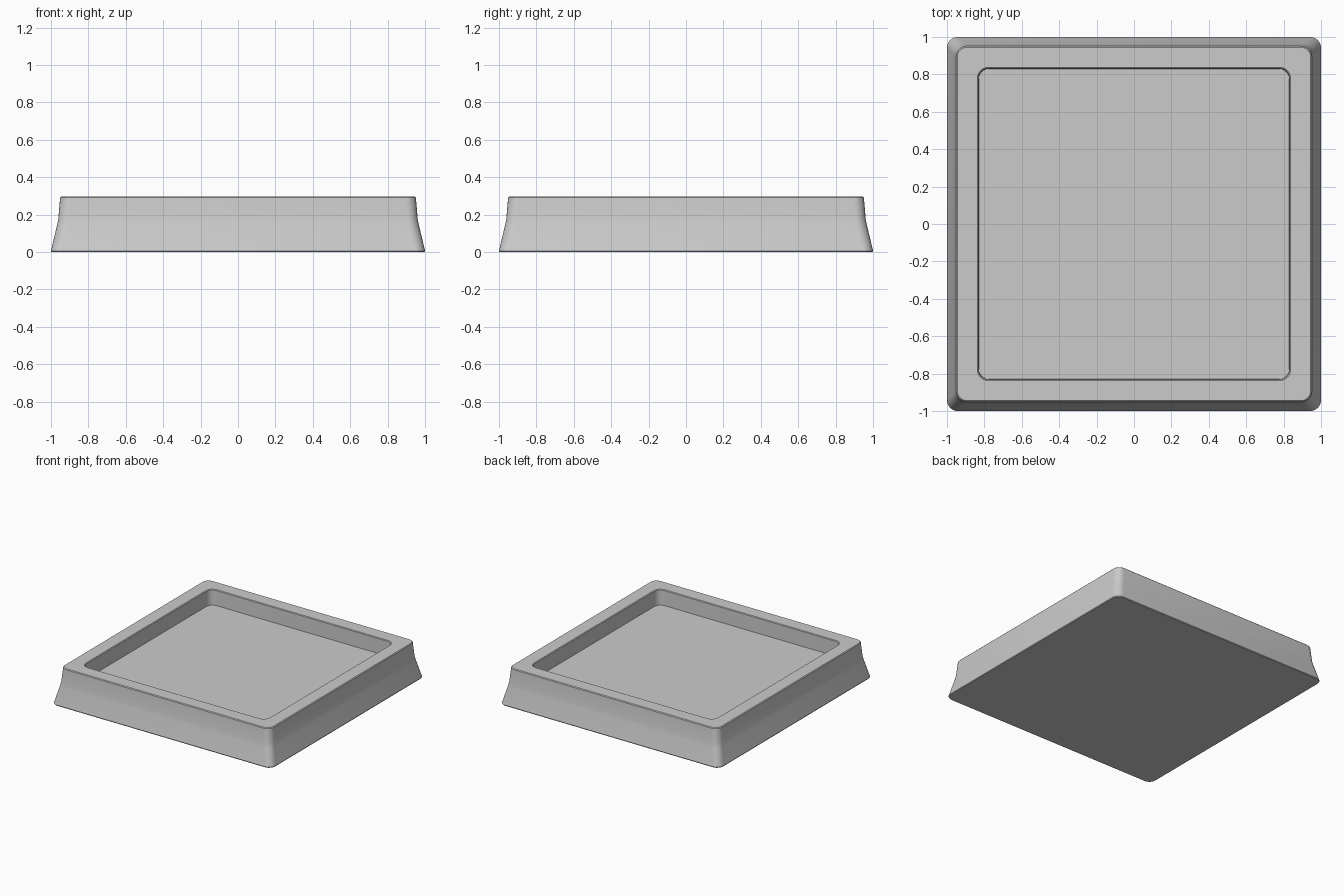
import bpy, bmesh, math

if "Cube" in bpy.data.objects:
    bpy.data.objects.remove(bpy.data.objects["Cube"])

SEG = 6  # steps per rounded corner


def ring(bm, half, radius, z):
    """Rounded square loop of vertices."""
    verts = []
    c = half - radius
    for k, (sx, sy) in enumerate([(1, 1), (-1, 1), (-1, -1), (1, -1)]):
        for i in range(SEG + 1):
            a = math.pi / 2 * (k + i / SEG)
            verts.append(bm.verts.new((sx * c + radius * math.cos(a),
                                       sy * c + radius * math.sin(a), z)))
    return verts


# Section from the base, up the flared side, over the rim, down to the floor:
# half width, corner radius, height
profile = [
    (0.997, 0.055, 0.0), (1.0, 0.058, 0.006),
    (0.967, 0.058, 0.145), (0.961, 0.058, 0.175),
    (0.951, 0.058, 0.291), (0.945, 0.054, 0.297),
    (0.838, 0.060, 0.297), (0.832, 0.055, 0.292),
    (0.830, 0.055, 0.170),
]

bm = bmesh.new()
rings = [ring(bm, *p) for p in profile]
n = len(rings[0])
for low, high in zip(rings, rings[1:]):
    for i in range(n):
        j = (i + 1) % n
        bm.faces.new((low[i], low[j], high[j], high[i]))

# Underside and recessed floor
bm.faces.new(list(reversed(rings[0])))
bm.faces.new(rings[-1])
bmesh.ops.recalc_face_normals(bm, faces=bm.faces)

mesh = bpy.data.meshes.new("square_tray")
bm.to_mesh(mesh)
bm.free()
tray = bpy.data.objects.new("square_tray", mesh)
bpy.context.collection.objects.link(tray)
bpy.context.view_layer.objects.active = tray
tray.select_set(True)
bpy.ops.object.shade_smooth_by_angle(angle=math.radians(30))
